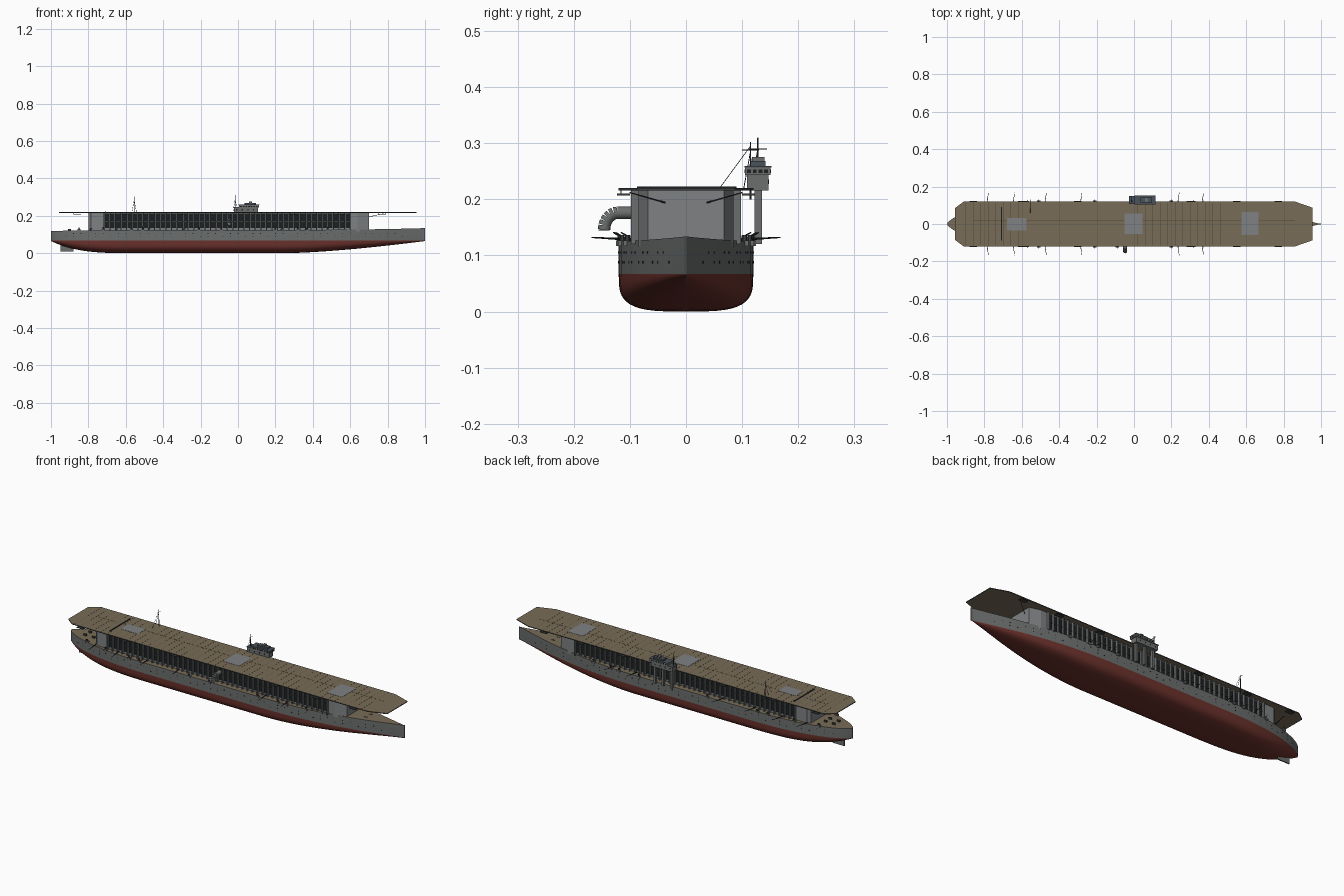
import bpy, bmesh, math
from mathutils import Vector

if "Cube" in bpy.data.objects:
    bpy.data.objects.remove(bpy.data.objects["Cube"])

def material(name, rgb):
    m = bpy.data.materials.new(name)
    m.diffuse_color = (*rgb, 1)
    m.use_nodes = True
    m.node_tree.nodes["Principled BSDF"].inputs["Base Color"].default_value = m.diffuse_color
    return m

RED = material("hull_red", (0.15, 0.032, 0.025))
HULL = material("hull_grey", (0.15, 0.158, 0.158))
GREY = material("hangar_grey", (0.21, 0.22, 0.225))
TAN = material("deck_tan", (0.19, 0.15, 0.095))
SEAM = material("seam_brown", (0.08, 0.063, 0.042))
BLACK = material("opening_black", (0.012, 0.014, 0.015))
DARK = material("fitting_dark_grey", (0.045, 0.05, 0.052))
SLATE = material("island_slate", (0.07, 0.085, 0.105))

def finish(name, bm, mats, rule=None, smooth=False):
    bmesh.ops.recalc_face_normals(bm, faces=bm.faces)
    bm.normal_update()
    if rule:
        for f in bm.faces:
            f.material_index = rule(f)
    me = bpy.data.meshes.new(name)
    bm.to_mesh(me)
    bm.free()
    for m in mats:
        me.materials.append(m)
    ob = bpy.data.objects.new(name, me)
    bpy.context.collection.objects.link(ob)
    if smooth:
        bpy.context.view_layer.objects.active = ob
        ob.select_set(True)
        bpy.ops.object.shade_smooth_by_angle(angle=math.radians(35))
        ob.select_set(False)
    return ob

def boxes(name, spans, mat):
    """Each span is (x0, x1, y0, y1, z0, z1)."""
    bm = bmesh.new()
    for s in spans:
        vs = bmesh.ops.create_cube(bm, size=1)["verts"]
        for v in vs:
            v.co = [s[2*i] if v.co[i] < 0 else s[2*i+1] for i in range(3)]
    return finish(name, bm, [mat])

def rods(name, lines, mat, sides=6):
    """Each line is (start, end, start radius, end radius)."""
    bm = bmesh.new()
    for a, b, r0, r1 in lines:
        a, b = Vector(a), Vector(b)
        vs = bmesh.ops.create_cone(bm, cap_ends=True, segments=sides, radius1=r0,
                                   radius2=r1, depth=(b-a).length)["verts"]
        q = (b-a).to_track_quat('Z', 'Y')
        for v in vs:
            v.co = q @ v.co + (a+b)/2
    return finish(name, bm, [mat], smooth=True)

def prism(name, outline, z0, z1, mats, rule=None):
    bm = bmesh.new()
    lo = [bm.verts.new((x, y, z0)) for x, y in outline]
    hi = [bm.verts.new((x, y, z1)) for x, y in outline]
    bm.faces.new(lo)
    bm.faces.new(hi)
    n = len(lo)
    for i in range(n):
        bm.faces.new((lo[i], lo[(i+1) % n], hi[(i+1) % n], hi[i]))
    return finish(name, bm, mats, rule)

def both(half):
    return half + [(x, -y) for x, y in reversed(half)]

# Hull lines: half width, keel height and sheer along the length
WL = 0.067
def width(x):
    if x > 0.2:
        w = 0.12 * max(0, 1 - ((x-0.2)/0.8)**2.2)**1.15
    elif x < -0.45:
        w = 0.12 * max(0, 1 - ((-0.45-x)/0.55)**2.5)**0.7
    else:
        w = 0.12
    return max(w, 0.002)

def keel(x):
    if x > 0.25:
        return 0.065 * ((x-0.25)/0.75)**1.5
    return 0.065 * ((-0.55-x)/0.45)**3.3 if x < -0.55 else 0

def sheer(x):
    return 0.124 + (0.01 * x**3 if x > 0 else 0.005 * x**3)

# Hull lofted from cross-sections
bm = bmesh.new()
rings = []
for i in range(65):
    x = -math.cos(math.pi*i/64)
    w, k = width(x), keel(x)
    e = 2 / (1.6 + 1.9*w/0.12)
    pts = [(-w, sheer(x))]
    for j in range(-12, 13):
        a = math.pi/2 * j/12
        y = math.copysign(abs(math.sin(a))**e, a)
        pts.append((w*y, WL - (WL-k) * max(0, math.cos(a))**e))
    pts.append((w, sheer(x)))
    rings.append([bm.verts.new((x, y, z)) for y, z in pts])
for a, b in zip(rings, rings[1:]):
    n = len(a)
    for j in range(n):
        bm.faces.new((a[j], a[(j+1) % n], b[(j+1) % n], b[j]))
bm.faces.new(rings[0])
bm.faces.new(rings[-1])
finish("hull", bm, [HULL, RED, TAN],
       lambda f: 1 if f.calc_center_median().z < WL else 2 if f.normal.z > 0.9 else 0, True)
boxes("rudder", [(-0.95, -0.88, -0.003, 0.003, 0.01, 0.045)], HULL)

# Portholes in two rows along the hull
ports = []
for i in range(46):
    x = -0.92 + i*0.04
    for z in (0.088, 0.105):
        if (i*7 + int(z*1000)) % 3:
            for s in (-1, 1):
                y = s*width(x)
                ports.append((x-0.002, x+0.002, y-0.001, y+0.001, z-0.002, z+0.002))
boxes("portholes", ports, BLACK)

# Hangar block with chamfered ends
prism("hangar", both([(-0.8, 0.072), (-0.785, 0.085), (0.64, 0.085), (0.7, 0.068)]),
      0.115, 0.217, [GREY])
shut, cols, rails = [], [], []
N, X0, X1 = 44, -0.715, 0.6
step = (X1-X0)/N
for s in (-1, 1):
    def side(x0, x1, d0, d1, z0, z1):
        return (x0, x1, min(s*d0, s*d1), max(s*d0, s*d1), z0, z1)
    for i in range(N+1):
        x = X0 + i*step
        cols.append(side(x-0.003, x+0.003, 0.083, 0.098, 0.12, 0.217))
        if i < N:
            shut.append(side(x+0.004, x+step-0.004, 0.08, 0.0865, 0.134, 0.211))
    rails.append(side(X0, X1, 0.083, 0.089, 0.168, 0.171))
boxes("hangar_shutters", shut, BLACK)
boxes("hangar_columns", cols, HULL)
boxes("hangar_rails", rails, DARK)

# Flight deck, lifts, seams and barrier
prism("flight_deck", both([(-0.957, 0.085), (-0.91, 0.12), (0.86, 0.12), (0.955, 0.087)]),
      0.216, 0.22, [TAN, DARK], lambda f: 0 if abs(f.normal.z) > 0.5 else 1)
boxes("deck_seams", [(-0.9+i*0.04, -0.8988+i*0.04, -0.115, 0.115, 0.2195, 0.2203)
                     for i in range(44)], SEAM)
boxes("deck_centre_line", [(-0.86, 0.86, 0.019, 0.021, 0.2195, 0.2204)], SEAM)
boxes("lifts", [(-0.68, -0.575, -0.034, 0.032, 0.219, 0.221),
                (-0.052, 0.045, -0.053, 0.057, 0.219, 0.221),
                (0.575, 0.665, -0.06, 0.063, 0.219, 0.221)], GREY)
boxes("barrier", [(-0.712, -0.706, -0.087, 0.09, 0.219, 0.2225)], BLACK)

# Island on columns over the side
boxes("island_columns", [(x-0.006, x+0.006, 0.122, 0.135, 0.12, 0.22)
                         for x in (-0.005, 0.045, 0.095)], HULL)
boxes("island_base", [(-0.022, 0.108, 0.109, 0.147, 0.216, 0.243)], HULL)
boxes("island_bridge", [(0.005, 0.113, 0.105, 0.151, 0.243, 0.257)], HULL)
boxes("island_roof", [(0.003, 0.115, 0.104, 0.152, 0.257, 0.259),
                      (-0.026, 0.005, 0.108, 0.15, 0.243, 0.246)], SLATE)
boxes("island_top_house", [(0.035, 0.095, 0.115, 0.142, 0.259, 0.268)], SLATE)
wins = [(0.012+i*0.014, 0.021+i*0.014, 0.1045, 0.1515, 0.247, 0.253) for i in range(7)]
wins += [(0.1125, 0.1135, 0.109+i*0.01, 0.116+i*0.01, 0.247, 0.253) for i in range(4)]
wins += [(-0.01+i*0.03, -0.004+i*0.03, 0.1085, 0.1475, 0.227, 0.235) for i in range(4)]
boxes("island_windows", wins, BLACK)
boxes("rangefinder", [(0.06, 0.075, 0.118, 0.14, 0.268, 0.275)], HULL)

# Masts and stays
masts = [((-0.015, 0.128, 0.24), (-0.015, 0.128, 0.31), 0.0022, 0.001),
         ((-0.555, 0.115, 0.2), (-0.555, 0.115, 0.302), 0.002, 0.001),
         ((-0.015, 0.112, 0.29), (-0.015, 0.144, 0.29), 0.001, 0.001),
         ((-0.555, 0.1, 0.288), (-0.555, 0.13, 0.288), 0.001, 0.001)]
for x, y, z in ((-0.015, 0.128, 0.29), (-0.555, 0.115, 0.285)):
    for dx in (-0.012, 0.012):
        masts.append(((x+dx, y-0.012, 0.22), (x, y, z), 0.0008, 0.0008))
masts.append(((-0.555, 0.06, 0.22), (-0.555, 0.115, 0.295), 0.0006, 0.0006))
rods("masts", masts, DARK)

# Downturned funnel on the near side
path = [(-0.047, -0.122 - 0.024*math.sin(a), 0.146 + 0.03*math.cos(a))
        for a in [math.pi/2 * i/6 for i in range(7)]]
path = [(-0.047, -0.085, 0.176)] + path
rods("funnel", [(p, q, 0.011, 0.011) for p, q in zip(path, path[1:])], HULL, 14)
rods("funnel_mouth", [(path[-1], (-0.047, -0.146, 0.1445), 0.0095, 0.0095)], BLACK, 14)

# Swung-out booms
booms = []
for s, xs in ((-1, (-0.79, -0.65, -0.48, -0.29, 0.23, 0.36)),
              (1, (-0.79, -0.65, -0.48, -0.29, 0.23, 0.36))):
    for x in xs:
        booms.append(((x, s*0.09, 0.128), (x+0.012, s*0.168, 0.132), 0.0028, 0.001))
rods("booms", booms, BLACK)

# Gun platforms along both sides, each with a short barrel
plats, guns = [], []
for i, x in enumerate((-0.85, -0.72, -0.57, -0.51, -0.21, -0.09, 0.2, 0.32, 0.37, 0.48)):
    for s in (-1, 1):
        if s > 0 and -0.1 < x < 0.15:
            continue
        y = s*(width(x)-0.002)
        plats.append((x-0.009, x+0.009, y-0.007, y+0.007, 0.117, 0.1265))
        guns.append(((x, y, 0.126), (x, y, 0.136), 0.005, 0.004))
        guns.append(((x, y, 0.134), (x, y+s*0.012, 0.141), 0.0014, 0.001))
boxes("gun_platforms", plats, HULL)
rods("guns", guns, DARK)

# Galleries slung under the flight deck edge, brackets and end poles
boxes("deck_galleries", [(x-0.02, x+0.02, *sorted((s*0.1, s*0.123)), 0.207, 0.2105)
                         for s in (-1, 1) for x in (-0.86, -0.6, -0.3, 0.3, 0.55, 0.77)], DARK)
boxes("gallery_hangers", [(x+d-0.001, x+d+0.001, s*0.116-0.001, s*0.116+0.001, 0.207, 0.218)
                          for s in (-1, 1) for d in (-0.018, 0.018)
                          for x in (-0.86, -0.6, -0.3, 0.3, 0.55, 0.77)], DARK)
rods("bow_deck_brackets", [((0.69, s*0.03, 0.192), (0.78, s*0.1, 0.212), 0.0015, 0.001)
                           for s in (-1, 1)], DARK)
boxes("deck_fittings", [(x-0.008, x+0.008, s*0.02-0.004, s*0.02+0.004, 0.118, 0.13)
                        for x in (-0.9, -0.85, 0.78, 0.86) for s in (-1, 1)], DARK)
